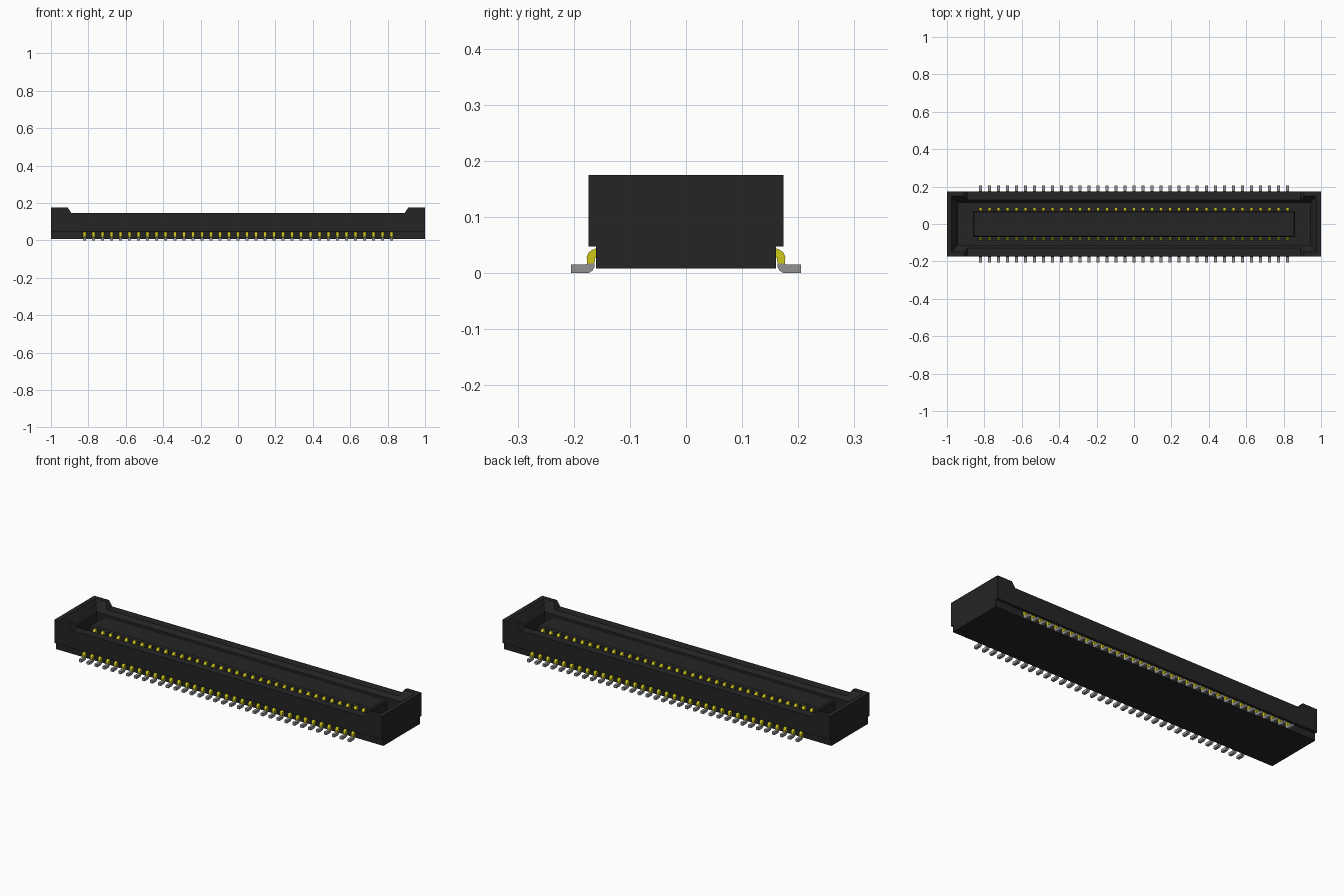
import bpy, bmesh

if "Cube" in bpy.data.objects:
    bpy.data.objects.remove(bpy.data.objects["Cube"], do_unlink=True)


def material(name, rgb):
    m = bpy.data.materials.new(name)
    m.use_nodes = True
    m.diffuse_color = (*rgb, 1)
    bsdf = next(n for n in m.node_tree.nodes if n.type == 'BSDF_PRINCIPLED')
    bsdf.inputs["Base Color"].default_value = (*rgb, 1)
    return m


BLACK = material("black plastic", (0.018, 0.018, 0.018))
GOLD = material("gold plating", (0.62, 0.57, 0.01))
GREY = material("solder grey", (0.29, 0.29, 0.29))


def finish(name, bm, mat):
    bmesh.ops.recalc_face_normals(bm, faces=bm.faces[:])
    mesh = bpy.data.meshes.new(name)
    bm.to_mesh(mesh)
    bm.free()
    mesh.materials.append(mat)
    obj = bpy.data.objects.new(name, mesh)
    bpy.context.collection.objects.link(obj)
    return obj


def prism(bm, start, end):
    """Close a solid between two matching outlines."""
    a = [bm.verts.new(p) for p in start]
    b = [bm.verts.new(p) for p in end]
    bm.faces.new(a)
    bm.faces.new(b[::-1])
    for i in range(len(a)):
        j = (i + 1) % len(a)
        bm.faces.new((a[i], b[i], b[j], a[j]))


def loft(name, levels, mat):
    """Stack centred rectangles given as (half x, half y, z)."""
    bm = bmesh.new()
    rings = [[bm.verts.new((sx * x, sy * y, z)) for sx, sy in
              ((-1, -1), (1, -1), (1, 1), (-1, 1))] for x, y, z in levels]
    bm.faces.new(rings[0])
    bm.faces.new(rings[-1])
    for lo, hi in zip(rings, rings[1:]):
        for i in range(4):
            j = (i + 1) % 4
            bm.faces.new((lo[i], lo[j], hi[j], hi[i]))
    return finish(name, bm, mat)


# Housing wall with raised ends, hollowed by a chamfered cavity
half = [(1, 0.047), (1, 0.175), (0.91, 0.175), (0.89, 0.145)]
outline = half + [(-x, z) for x, z in reversed(half)]
bm = bmesh.new()
prism(bm, [(x, -0.174, z) for x, z in outline], [(x, 0.174, z) for x, z in outline])
housing = finish("housing_wall", bm, BLACK)

cutter = loft("cavity_cutter", [(0.942, 0.112, 0.03), (0.942, 0.112, 0.125),
                                (0.975, 0.15, 0.175), (0.975, 0.15, 0.2)], BLACK)
cutter.hide_render = True
cut = housing.modifiers.new("cavity", 'BOOLEAN')
cut.operation = 'DIFFERENCE'
cut.solver = 'EXACT'
cut.object = cutter
bpy.context.view_layer.objects.active = housing
bpy.ops.object.modifier_apply(modifier=cut.name)
bpy.data.objects.remove(cutter, do_unlink=True)

# Narrower base and the centre tongue
loft("housing_base", [(1, 0.16, 0.008), (1, 0.16, 0.047)], BLACK)
loft("centre_tongue", [(0.862, 0.07, 0.04), (0.862, 0.07, 0.134), (0.855, 0.063, 0.141)], BLACK)

# Pin parts: side profiles (y, z) repeated along both long sides
COUNT, PITCH, WIDTH = 35, 0.0483, 0.016


def pin_row(name, profile, mat):
    bm = bmesh.new()
    for side in (-1, 1):
        for i in range(COUNT):
            x = (i - (COUNT - 1) / 2) * PITCH
            prism(bm, *[[(x + e * WIDTH / 2, side * y, z) for y, z in profile]
                        for e in (-1, 1)])
    return finish(name, bm, mat)


pin_row("lead_shoulders", [(0.15, 0.044), (0.161, 0.044), (0.168, 0.041), (0.174, 0.036),
                           (0.177, 0.029), (0.176, 0.017), (0.163, 0.017), (0.162, 0.027),
                           (0.15, 0.03)], GOLD)
pin_row("solder_feet", [(0.163, 0.017), (0.176, 0.017), (0.179, 0.015), (0.205, 0.015),
                        (0.205, 0), (0.174, 0), (0.167, 0.004), (0.163, 0.011)], GREY)
pin_row("contacts", [(0.066, 0.045), (0.066, 0.134), (0.074, 0.134), (0.085, 0.124),
                     (0.089, 0.112), (0.08, 0.09), (0.08, 0.045)], GOLD)
